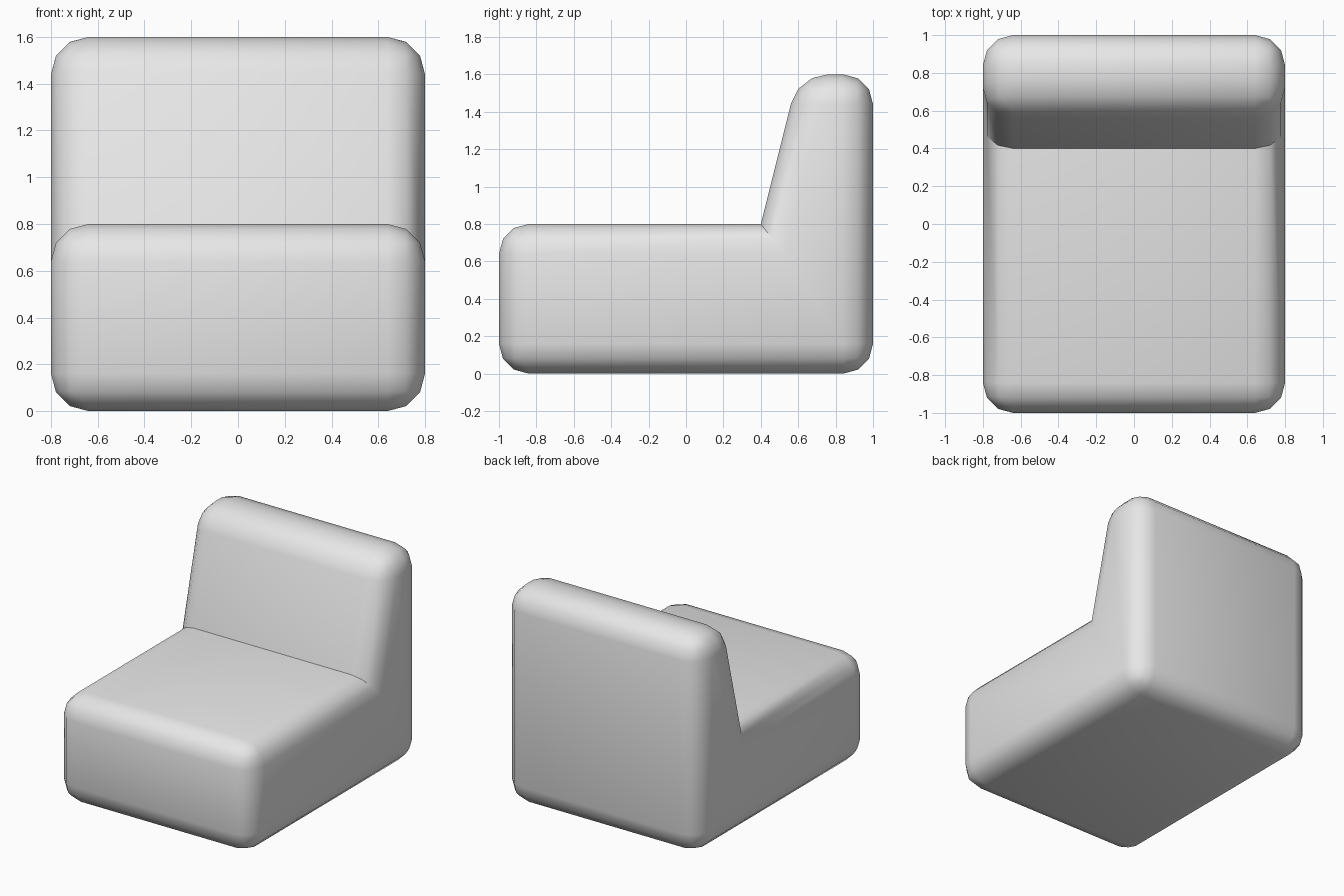
import bpy
import bmesh
import math

cube = bpy.data.objects.get("Cube")
if cube:
    bpy.data.objects.remove(cube, do_unlink=True)

HALF_WIDTH = 0.8
ROUNDING = 0.16

# Upholstery colour
fabric = bpy.data.materials.new("light_grey_fabric")
fabric.use_nodes = True
colour = (0.8, 0.8, 0.8, 1)
fabric.diffuse_color = colour
fabric.node_tree.nodes["Principled BSDF"].inputs["Base Color"].default_value = colour

# Side profile (y, z): low seat block with a sloped backrest
profile = [(-1, 0), (1, 0), (1, 1.6), (0.6, 1.6), (0.4, 0.8), (-1, 0.8)]
CREASE = (0.4, 0.8)

bm = bmesh.new()
side = bm.faces.new([bm.verts.new((-HALF_WIDTH, y, z)) for y, z in profile])
extruded = bmesh.ops.extrude_face_region(bm, geom=[side], use_keep_orig=True)
new_verts = [g for g in extruded["geom"] if isinstance(g, bmesh.types.BMVert)]
bmesh.ops.translate(bm, vec=(2 * HALF_WIDTH, 0, 0), verts=new_verts)
bmesh.ops.recalc_face_normals(bm, faces=bm.faces)


# Round every edge except the crease between seat and backrest
def on_crease(vert):
    return math.dist(vert.co.yz, CREASE) < 0.001


outer = [e for e in bm.edges if not all(on_crease(v) for v in e.verts)]
bmesh.ops.bevel(bm, geom=outer, offset=ROUNDING, offset_type='OFFSET',
                segments=3, profile=0.5, affect='EDGES', clamp_overlap=False)
bmesh.ops.recalc_face_normals(bm, faces=bm.faces)

mesh = bpy.data.meshes.new("lounge_seat")
bm.to_mesh(mesh)
bm.free()
mesh.materials.append(fabric)

# Seat and backrest as one padded body
seat = bpy.data.objects.new("lounge_seat", mesh)
bpy.context.collection.objects.link(seat)
bpy.ops.object.select_all(action='DESELECT')
seat.select_set(True)
bpy.context.view_layer.objects.active = seat
bpy.ops.object.shade_smooth_by_angle(angle=math.radians(40))
